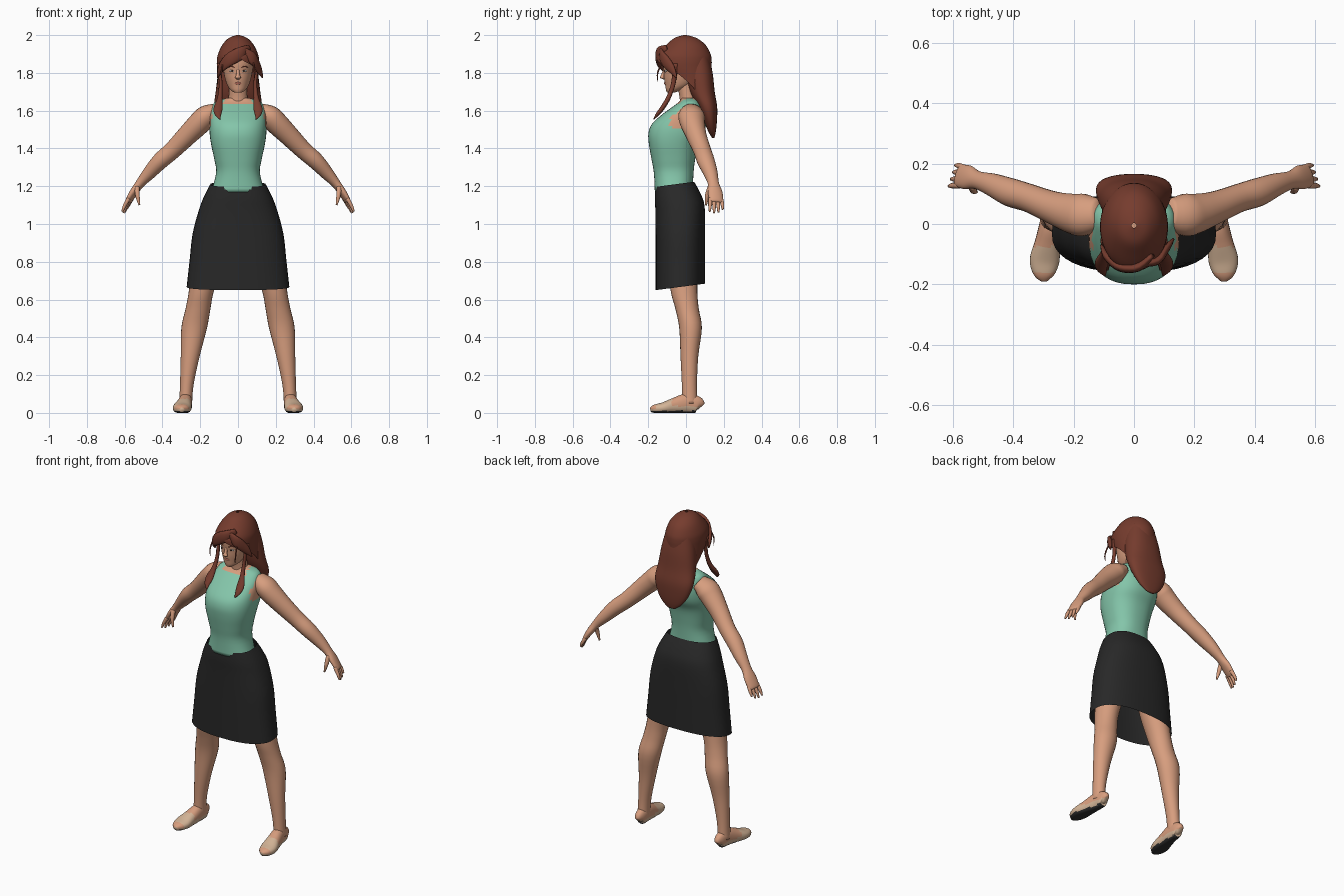
import bpy, bmesh, math
from mathutils import Vector


def material(name, r, g, b):
    m = bpy.data.materials.new(name)
    m.diffuse_color = (r, g, b, 1)
    return m


SKIN = material("skin", 0.68, 0.34, 0.21)
TEAL = material("teal top", 0.23, 0.56, 0.40)
BLACK = material("black skirt", 0.021, 0.021, 0.021)
HAIR = material("red brown hair", 0.18, 0.045, 0.027)
SHOE = material("beige shoe", 0.66, 0.46, 0.31)
SOLE = material("dark sole", 0.03, 0.03, 0.03)
WHITE = material("eye white", 0.75, 0.72, 0.68)
DARK = material("dark eye", 0.04, 0.02, 0.015)
LIP = material("lip", 0.45, 0.14, 0.10)


def smooth_path(rings, sub):
    """Catmull-Rom interpolation of every value in the ring tuples."""
    out = []
    for i in range(len(rings) - 1):
        a, b, c, d = (rings[max(i - 1, 0)], rings[i], rings[i + 1],
                      rings[min(i + 2, len(rings) - 1)])
        for k in range(sub):
            t = k / sub
            out.append([0.5 * (2 * q + (r - p) * t + (2 * p - 5 * q + 4 * r - s) * t * t
                               + (3 * q - p - 3 * r + s) * t ** 3)
                        for p, q, r, s in zip(a, b, c, d)])
    return out + [list(rings[-1])]


def loft(name, rings, mats, side=(1, 0, 0), flat=False, n=24, sub=4, power=2.0,
         tilt=0.0, caps=True, mirror=False, rule=None, floor=None):
    """Rings are (x, y, z, r_side, r_other[, front opening in degrees])."""
    pts = smooth_path(rings, sub)
    bm = bmesh.new()
    rows = []
    for i, p in enumerate(pts):
        c = Vector(p[:3])
        if flat:
            u, v = Vector((1, 0, 0)), Vector((0, 1, tilt))
        else:
            t = (Vector(pts[min(i + 1, len(pts) - 1)][:3])
                 - Vector(pts[max(i - 1, 0)][:3])).normalized()
            u = Vector(side)
            u = (u - t * u.dot(t)).normalized()
            v = t.cross(u)
        gap = math.radians(max(0, p[5])) if len(p) > 5 else 0
        row = []
        for k in range(n + 1):
            a = -math.pi / 2 + gap + k / n * (2 * math.pi - 2 * gap)
            ca, sa = math.cos(a), math.sin(a)
            co = (c + u * math.copysign(abs(ca) ** (2 / power), ca) * p[3]
                  + v * math.copysign(abs(sa) ** (2 / power), sa) * p[4])
            if floor is not None:
                co.z = max(co.z, floor)
            row.append(bm.verts.new(co))
        rows.append(row)
    for a, b in zip(rows, rows[1:]):
        for k in range(n):
            bm.faces.new((a[k], a[k + 1], b[k + 1], b[k]))
    if caps:
        bm.faces.new(rows[0][:-1][::-1])
        bm.faces.new(rows[-1][:-1])
    bmesh.ops.remove_doubles(bm, verts=bm.verts, dist=1e-5)
    bmesh.ops.recalc_face_normals(bm, faces=bm.faces)
    for f in bm.faces:
        f.smooth = True
        if rule:
            f.material_index = rule(f.calc_center_median())
    me = bpy.data.meshes.new(name)
    bm.to_mesh(me)
    bm.free()
    for m in mats:
        me.materials.append(m)
    ob = bpy.data.objects.new(name, me)
    bpy.context.collection.objects.link(ob)
    if mirror:
        ob.modifiers.new("mirror", 'MIRROR').use_mirror_merge = False
    return ob


# torso with sleeveless top, neckline and armholes left as skin
def top_rule(c):
    neck = c.z > 1.632 and abs(c.x) < 0.075
    armhole = abs(c.x) > 0.137 and c.z > 1.51 and c.y > -0.085
    return 1 if neck or armhole else 0


loft("torso", [(0, -.065, 1.17, .142, .10), (0, -.065, 1.27, .116, .105),
               (0, -.067, 1.34, .125, .115), (0, -.066, 1.42, .142, .130),
               (0, -.052, 1.48, .150, .147), (0, -.037, 1.53, .150, .143),
               (0, -.012, 1.58, .147, .114), (0, .010, 1.62, .138, .082),
               (0, .020, 1.648, .118, .055), (0, .020, 1.667, .06, .045)],
     [TEAL, SKIN], flat=True, n=40, power=2.35, rule=top_rule)

# skirt, an open shell with a slanted hem
loft("skirt", [(0, -.060, 1.21, .147, .103), (0, -.045, 1.15, .178, .120),
               (0, -.032, 1.08, .205, .130), (0, -.030, .95, .240, .131),
               (0, -.030, .80, .257, .131), (0, -.030, .667, .272, .131)],
     [BLACK], flat=True, n=40, power=2.4, tilt=.13, caps=False)

# neck and head
loft("neck", [(0, .015, 1.60, .062, .05), (0, .012, 1.66, .05, .045),
              (0, -.005, 1.76, .048, .045)], [SKIN], flat=True)
loft("head", [(0, -.082, 1.695, .018, .018), (0, -.062, 1.710, .040, .044),
              (0, -.040, 1.735, .057, .070), (0, -.030, 1.77, .069, .086),
              (0, -.025, 1.81, .077, .094), (0, -.020, 1.86, .083, .105),
              (0, -.010, 1.92, .07, .10), (0, 0, 1.96, .03, .04)],
     [SKIN], flat=True, n=32)
loft("nose", [(0, -.112, 1.825, .007, .006), (0, -.123, 1.79, .010, .009),
              (0, -.126, 1.775, .015, .012), (0, -.114, 1.765, .006, .004)],
     [SKIN], flat=True, n=12)
loft("lips", [(-.024, -.100, 1.744, .002, .003), (0, -.109, 1.745, .008, .007),
              (.024, -.100, 1.744, .002, .003)], [LIP], side=(0, 0, 1), n=10)
loft("eye", [(.016, -.113, 1.808, .001, .002), (.031, -.109, 1.810, .007, .005),
             (.047, -.101, 1.811, .001, .002)], [WHITE], side=(0, 0, 1), n=10, mirror=True)
loft("iris", [(.031, -.108, 1.81, .006, .006), (.031, -.115, 1.81, .005, .005)],
     [DARK], n=10, mirror=True)
loft("eyebrow", [(.014, -.118, 1.828, .003, .003), (.033, -.113, 1.834, .004, .003),
                 (.054, -.099, 1.830, .001, .002)], [HAIR], side=(0, 0, 1), n=8, mirror=True)

# hair: cap with a face opening, long back fall, fringe and front locks
loft("hair_cap", [(0, -.005, 2.0, .008, .008, 0), (0, -.003, 1.985, .048, .058, 0),
                  (0, 0, 1.95, .082, .102, 0), (0, -.010, 1.90, .106, .140, 0),
                  (0, -.010, 1.865, .112, .146, 14), (0, -.006, 1.83, .112, .142, 50),
                  (0, .010, 1.78, .109, .128, 75), (0, .030, 1.72, .106, .113, 95),
                  (0, .042, 1.67, .100, .100, 110)],
     [HAIR], flat=True, n=40, caps=False)
loft("back_hair", [(0, .050, 1.90, .085, .070), (0, .068, 1.80, .105, .073),
                   (0, .086, 1.70, .118, .066), (0, .113, 1.62, .126, .052),
                   (0, .128, 1.55, .108, .036), (0, .138, 1.49, .070, .020),
                   (0, .144, 1.455, .025, .006)], [HAIR], flat=True, n=32, power=2.3)
loft("fringe_long", [(.060, -.105, 1.935, .015, .008), (.015, -.142, 1.905, .034, .015),
                     (-.045, -.143, 1.870, .034, .015), (-.090, -.108, 1.825, .024, .012),
                     (-.108, -.070, 1.775, .004, .004)], [HAIR], side=(0, 0, 1), n=14)
loft("fringe_short", [(.030, -.132, 1.925, .012, .008), (.075, -.122, 1.880, .030, .014),
                      (.108, -.080, 1.825, .024, .012), (.130, -.050, 1.775, .004, .004)],
     [HAIR], side=(0, 0, 1), n=14)
loft("front_lock", [(.100, -.055, 1.85, .012, .016), (.092, -.066, 1.75, .009, .012),
                    (.096, -.092, 1.67, .013, .012), (.106, -.128, 1.61, .024, .012),
                    (.105, -.152, 1.58, .017, .009), (.096, -.170, 1.555, .003, .003)],
     [HAIR], n=14, mirror=True)
loft("face_wisp", [(.080, -.125, 1.86, .004, .004), (.088, -.150, 1.80, .004, .004),
                   (.084, -.150, 1.755, .001, .001)], [HAIR], n=8, mirror=True)

# arms with palm; the side axis runs across the hand
ACROSS = Vector((-.30, .95, 0)).normalized()
loft("arm", [(.115, .035, 1.605, .050, .036), (.165, .030, 1.572, .070, .058),
             (.205, .035, 1.533, .066, .060), (.270, .055, 1.468, .054, .054),
             (.345, .085, 1.392, .047, .047), (.410, .105, 1.335, .047, .044),
             (.470, .130, 1.270, .038, .035), (.518, .145, 1.215, .030, .024),
             (.550, .154, 1.170, .040, .020), (.578, .160, 1.125, .038, .015),
             (.584, .161, 1.115, .030, .008)], [SKIN], side=ACROSS, mirror=True)
for i, (k, drop) in enumerate(((-.030, .056), (-.010, .064), (.010, .060), (.030, .045))):
    a = Vector((.570, .157, 1.135)) + ACROSS * k
    b = Vector((.590, .160, 1.122 - drop * .45)) + ACROSS * k * 1.15
    c = Vector((.602, .160, 1.122 - drop)) + ACROSS * k * 1.2
    loft(f"finger_{i + 1}", [(*a, .011, .011), (*b, .0095, .0095), (*c, .005, .005)],
         [SKIN], side=ACROSS, n=10, mirror=True)
loft("thumb", [(.535, .128, 1.195, .014, .014), (.532, .112, 1.150, .012, .012),
               (.522, .106, 1.100, .005, .005)], [SKIN], n=10, mirror=True)

# legs
loft("leg", [(.120, -.020, 1.00, .090, .090), (.160, -.020, .80, .080, .082),
             (.195, -.010, .64, .066, .070), (.212, .006, .55, .066, .062),
             (.232, .024, .45, .068, .060), (.253, .018, .30, .050, .047),
             (.271, .018, .15, .036, .040), (.277, .020, .05, .034, .041)],
     [SKIN], flat=True, mirror=True)


# feet in low slip-on shoes: dark sole, beige vamp and heel, bare instep
def shoe_rule(c):
    if c.z < 0.011:
        return 2
    if c.y < -0.16 and c.z > 0.02:
        return 0
    return 1 if c.y < -0.075 or c.z < 0.035 else 0


loft("foot", [(.273, .077, .030, .012, .020), (.274, .062, .042, .028, .044),
              (.277, .005, .050, .035, .052), (.286, -.060, .038, .042, .042),
              (.296, -.120, .026, .049, .030), (.298, -.165, .021, .036, .023),
              (.297, -.188, .016, .012, .012)],
     [SKIN, SHOE, SOLE], n=28, sub=6, power=2.3, mirror=True, rule=shoe_rule, floor=0)
